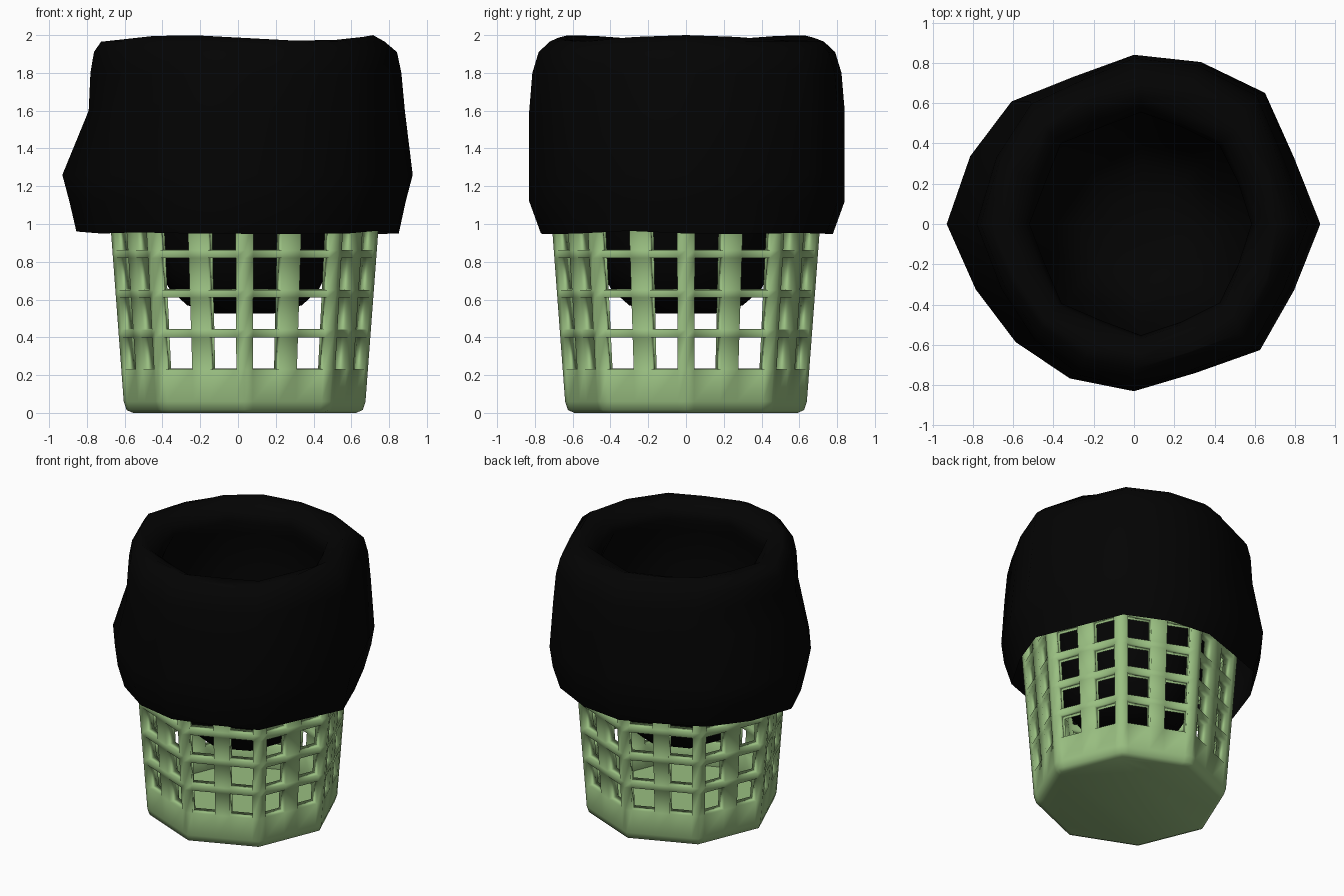
import bpy, bmesh, math, random
from mathutils import Vector

random.seed(4)
cube = bpy.data.objects.get("Cube")
if cube:
    bpy.data.objects.remove(cube)

CENTRE_X = 0.035


def material(name, colour, roughness):
    mat = bpy.data.materials.new(name)
    mat.use_nodes = True
    mat.diffuse_color = colour
    bsdf = mat.node_tree.nodes["Principled BSDF"]
    bsdf.inputs["Base Color"].default_value = colour
    bsdf.inputs["Roughness"].default_value = roughness
    return mat


def loft(name, rings, mat, is_hole=lambda row, col: False, cap_start=False, cap_end=False):
    """Join closed rings of points into a skin, leaving out the hole cells."""
    bm = bmesh.new()
    rows = [[bm.verts.new(p) for p in ring] for ring in rings]
    n = len(rows[0])
    for r in range(len(rows) - 1):
        for c in range(n):
            if not is_hole(r, c):
                d = (c + 1) % n
                bm.faces.new((rows[r][c], rows[r][d], rows[r + 1][d], rows[r + 1][c]))
    if cap_start:
        bm.faces.new(rows[0][::-1])
    if cap_end:
        bm.faces.new(rows[-1])
    mesh = bpy.data.meshes.new(name)
    bm.to_mesh(mesh)
    bm.free()
    mesh.materials.append(mat)
    obj = bpy.data.objects.new(name, mesh)
    bpy.context.collection.objects.link(obj)
    return obj


def smooth(obj, degrees):
    bpy.ops.object.select_all(action="DESELECT")
    obj.select_set(True)
    bpy.context.view_layer.objects.active = obj
    for mod in list(obj.modifiers):
        bpy.ops.object.modifier_apply(modifier=mod.name)
    bpy.ops.object.shade_smooth_by_angle(angle=math.radians(degrees))


green = material("green_plastic", (0.32, 0.52, 0.22, 1), 0.5)
black = material("black_plastic", (0.001, 0.001, 0.001, 1), 0.6)

# Octagonal basket: a bar on each corner and one in the middle of each side
SIDES = 8
STOPS = (0, 0.095, 0.4, 0.6, 0.905)


def octagon(radius, z):
    corners = [Vector((CENTRE_X + radius * math.cos(math.tau * i / SIDES),
                       radius * math.sin(math.tau * i / SIDES), z)) for i in range(SIDES)]
    return [corners[i].lerp(corners[(i + 1) % SIDES], t) for i in range(SIDES) for t in STOPS]


levels = [(0.59, 0), (0.625, 0.015), (0.64, 0.06)]
base_rows = len(levels)
heights = [z + 0.21 * i for i in range(7) for z in (0.23, 0.40)] + [1.72]
levels += [(0.64 + 0.075 * (z - 0.06), z) for z in heights]


def lattice_hole(row, col):
    return row >= base_rows and (row - base_rows) % 2 == 0 and col % len(STOPS) in (1, 3)


basket = loft("basket", [octagon(r, z) for r, z in levels], green, lattice_hole, cap_start=True)
wall = basket.modifiers.new("wall", "SOLIDIFY")
wall.thickness = 0.075
wall.offset = -1
smooth(basket, 100)

# Bag outline at its widest, one radius per equal step of angle
OUTLINE = (0.925, 0.86, 0.92, 0.87, 0.84, 0.79, 0.86, 0.88,
           0.93, 0.85, 0.83, 0.83, 0.83, 0.80, 0.885, 0.86)
N = len(OUTLINE)
ANGLES = [math.tau * i / N for i in range(N)]

# Outer fold: height, then scale toward +x, toward -x and along y
FOLD = ((0.945, 0.92, 0.92, 0.925), (1.12, 0.96, 0.96, 1), (1.26, 1, 1, 1),
        (1.6, 0.955, 0.85, 1), (1.8, 0.935, 0.84, 0.98),
        (1.91, 0.91, 0.82, 0.94), (1.965, 0.84, 0.78, 0.87))
# Inner lining: it rolls over a narrow lip, then widens out inside the basket
LINING = ((1.965, 0.63), (1.92, 0.575), (1.86, 0.555), (1.77, 0.59), (1.5, 0.61), (1.2, 0.58),
          (0.95, 0.515), (0.76, 0.455), (0.65, 0.39), (0.57, 0.30), (0.525, 0.15))

rings = []
for i, (z, right, left, depth) in enumerate(FOLD):
    ring = []
    for a, r in zip(ANGLES, OUTLINE):
        x, y = r * math.cos(a), r * math.sin(a)
        lift = random.uniform(0, 0.02) if i == 0 else 0
        ring.append((x * (right if x > 0 else left), y * depth, z + lift))
    rings.append(ring)

# Wavy crest of the fold
rings.append([(CENTRE_X + 0.68 * math.cos(a), 0.68 * math.sin(a),
               1.985 + 0.015 * math.cos(3 * a)) for a in ANGLES])

# The lining takes the eight-sided shape of the basket
for z, radius in LINING:
    ring = []
    for i, a in enumerate(ANGLES):
        r = radius * random.uniform(0.985, 1.015) * (0.94 if i % 2 else 1)
        ring.append((CENTRE_X + r * math.cos(a), r * math.sin(a), z))
    rings.append(ring)

bag = loft("bin_bag", rings, black, cap_end=True)
smooth(bag, 80)
